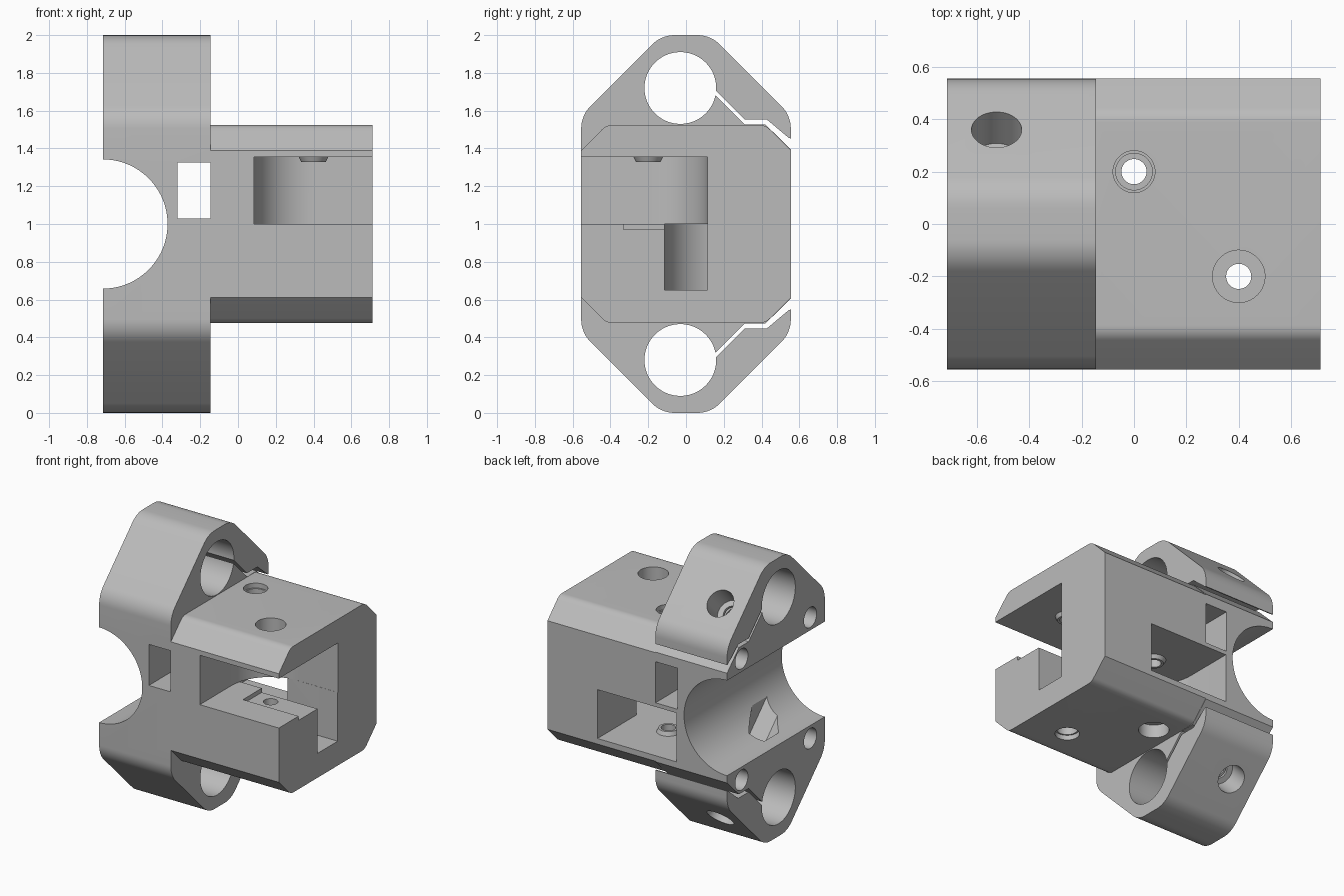
import bpy, bmesh, math
from mathutils import Vector, Matrix

cube = bpy.data.objects.get("Cube")
if cube:
    bpy.data.objects.remove(cube)

grey = bpy.data.materials.new("plain grey")
grey.use_nodes = True
colour = (0.5, 0.5, 0.5, 1)
grey.diffuse_color = colour
grey.node_tree.nodes["Principled BSDF"].inputs["Base Color"].default_value = colour


def new_object(name, bm):
    bmesh.ops.recalc_face_normals(bm, faces=bm.faces)
    mesh = bpy.data.meshes.new(name)
    bm.to_mesh(mesh)
    bm.free()
    mesh.materials.append(grey)
    ob = bpy.data.objects.new(name, mesh)
    bpy.context.collection.objects.link(ob)
    return ob


def prism(name, points, axis, lo, hi):
    """Extrude a flat outline: (y, z) points along x, or (x, y) points along z."""
    bm = bmesh.new()
    place = (lambda p: (lo, p[0], p[1])) if axis == "x" else (lambda p: (p[0], p[1], lo))
    face = bm.faces.new([bm.verts.new(place(p)) for p in points])
    out = bmesh.ops.extrude_face_region(bm, geom=[face])
    step = Vector((hi - lo, 0, 0)) if axis == "x" else Vector((0, 0, hi - lo))
    bmesh.ops.translate(bm, vec=step, verts=[v for v in out["geom"] if isinstance(v, bmesh.types.BMVert)])
    return new_object(name, bm)


def box(name, x0, x1, y0, y1, z0, z1):
    return prism(name, [(x0, y0), (x1, y0), (x1, y1), (x0, y1)], "z", z0, z1)


def rod(name, start, end, r1, r2=None, sides=64):
    a, b = Vector(start), Vector(end)
    turn = (b - a).to_track_quat("Z", "Y").to_matrix().to_4x4()
    bm = bmesh.new()
    bmesh.ops.create_cone(bm, cap_ends=True, segments=sides, radius1=r1,
                          radius2=r1 if r2 is None else r2, depth=(b - a).length,
                          matrix=Matrix.Translation((a + b) / 2) @ turn)
    return new_object(name, bm)


def fillet(points, radii, steps=8):
    """Round each corner of an outline by its radius."""
    out = []
    for i, r in enumerate(radii):
        p = Vector(points[i])
        u = (Vector(points[i - 1]) - p).normalized()
        v = (Vector(points[(i + 1) % len(points)]) - p).normalized()
        if r == 0:
            out.append(p)
            continue
        half = u.angle(v) / 2
        centre = p + (u + v).normalized() * r / math.sin(half)
        a = p + u * r / math.tan(half) - centre
        b = p + v * r / math.tan(half) - centre
        total = a.angle(b)
        for k in range(steps + 1):
            t = k / steps
            out.append(centre + (a * math.sin((1 - t) * total) + b * math.sin(t * total)) / math.sin(total))
    return out


def combine(tool, how="DIFFERENCE"):
    bpy.context.view_layer.objects.active = body
    mod = body.modifiers.new("cut", "BOOLEAN")
    mod.operation, mod.object, mod.solver = how, tool, "EXACT"
    bpy.ops.object.modifier_apply(modifier=mod.name)
    bpy.data.objects.remove(tool)


def arc(cx, cy, r, start, end, steps=24):
    angles = [math.radians(start + (end - start) * k / steps) for k in range(steps + 1)]
    return [(cx + r * math.cos(a), cy + r * math.sin(a)) for a in angles]


# Long eight-sided body with rounded corners
W, LEFT, STEP = 0.555, -0.715, -0.145
quarter = [(W, 1.575), (0.13, 2)]
upper = quarter + [(-y, z) for y, z in reversed(quarter)]
outline = upper + [(-y, 2 - z) for y, z in upper]
body = prism("carriage_block", fillet(outline, [0.17] * len(outline)), "x", LEFT, 0.713)

slit = [(0.1, 1.737), (0.31, 1.527), (0.42, 1.527), (0.6, 1.35), (0.62, 1.44),
        (0.545, 1.455), (0.428, 1.553), (0.31, 1.553), (0.1, 1.763)]
shoulder = fillet([(-0.8, 1.145), (-0.42, 1.525), (0.42, 1.525), (0.8, 1.145), (0.8, 2.2), (-0.8, 2.2)],
                  [0, 0.08, 0.08, 0, 0, 0])
SCREW_X = -0.525

# Clamp features, the same above and below the middle
for side in (1, -1):
    def flip(z):
        return 1 + side * (z - 1)

    def along(t):
        return (SCREW_X, 0.36 - t, flip(1.77 - t))

    combine(prism("shoulder_cut", [(y, flip(z)) for y, z in shoulder], "x", STEP, 0.9))
    combine(rod("bearing_hole", (-0.9, -0.03, flip(1.72)), (-0.1, -0.03, flip(1.72)), 0.19, sides=96))
    combine(prism("clamp_slit", [(y, flip(z)) for y, z in slit], "x", -0.9, -0.1))
    for y in (-0.39, 0.39):
        combine(rod("end_hole", (-0.9, y, flip(1.435)), (-0.2, y, flip(1.435)), 0.072))

# Large round channel across the end
combine(rod("round_channel", (LEFT, -0.8, 1), (LEFT, 0.8, 1), 0.342, sides=128))

# Clamp screws: head recess, shaft and hexagonal nut pocket
for side in (1, -1):
    combine(rod("screw_head", along(-0.15), along(0.12), 0.096))
    combine(rod("screw_shaft", along(0.05), along(0.5), 0.055))
    combine(rod("nut_pocket", along(0.34), along(0.64), 0.115, sides=6))

# Rectangular window through the body
combine(box("window", -0.32, STEP - 0.001, -0.8, 0.8, 1.03, 1.325))

# Two pulley pockets, one open to the front and one to the back
R = 0.315
front_pocket = [(0.4 - R, -0.8)] + arc(0.4, -0.2, R, 180, 90) + [(0.8, -0.2 + R), (0.8, -0.8)]
back_pocket = [(R, 0.8), (-R, 0.8)] + arc(0, 0.2, R, 180, 270) + [(0.8, 0.2 - R), (0.8, 0.114), (R, 0.114)]
combine(prism("front_pocket", front_pocket, "z", 1, 1.355))
combine(prism("back_pocket", back_pocket, "z", 0.65, 1.001))
combine(box("floor_recess", 0.27, 0.8, -0.33, -0.1, 0.97, 1.1))

# Tapered bosses around the axle holes
for x, y, base, tip in ((0.4, -0.2, 1.38, 1.328), (0, 0.2, 0.62, 0.678), (0, 0.2, 1.02, 0.975)):
    combine(rod("axle_boss", (x, y, base), (x, y, tip), 0.09, 0.065), "UNION")

# Axle holes: head recess on one face, wider threaded end on the other
for x, y, side in ((0.4, -0.2, 1), (0, 0.2, -1)):
    for r, near, far in ((0.048, -0.8, 0.8), (0.1, 0.43, 0.7), (0.07, -0.7, -0.27), (0.08, -0.7, -0.49)):
        combine(rod("axle_hole", (x, y, 1 + side * near), (x, y, 1 + side * far), r))

# One flat colour, smooth curves and sharp edges
body.data.materials.clear()
body.data.materials.append(grey)
for poly in body.data.polygons:
    poly.material_index = 0
bpy.ops.object.select_all(action="DESELECT")
body.select_set(True)
bpy.context.view_layer.objects.active = body
bpy.ops.object.shade_smooth_by_angle(angle=math.radians(25))
